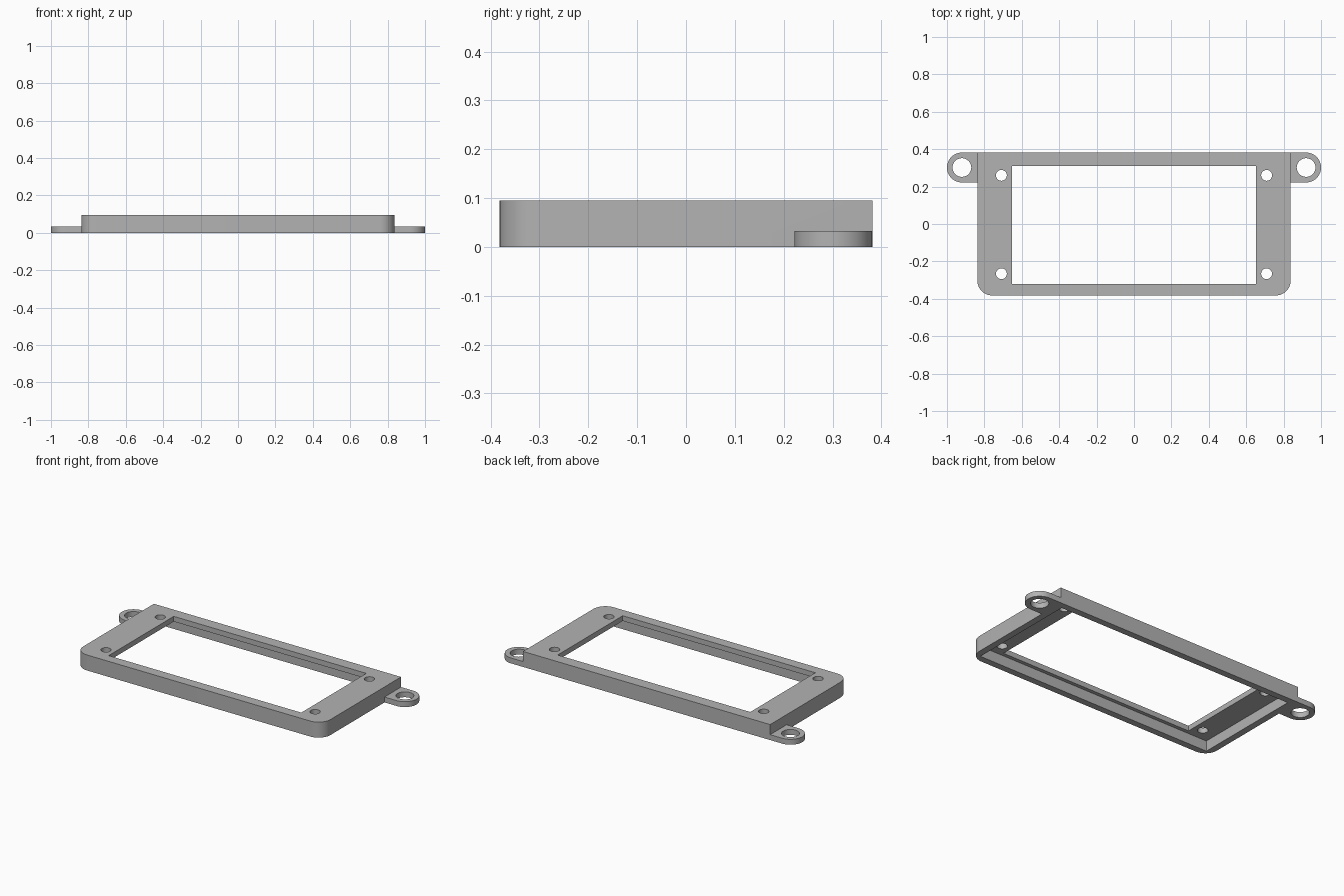
import bpy, bmesh
from math import cos, sin, pi, radians

cube = bpy.data.objects.get("Cube")
if cube:
    bpy.data.objects.remove(cube, do_unlink=True)

HALF_W, HALF_D, HEIGHT = 0.838, 0.382, 0.095   # frame body
WALL, PLATE = 0.04, 0.032                      # rim wall and face plate
CORNER = 0.08
TAB_R, TAB_X, TAB_Y = 0.08, 0.92, 0.302

grey = bpy.data.materials.new("Grey plastic")
grey.use_nodes = True
colour = (0.45, 0.45, 0.45, 1)
grey.diffuse_color = colour
grey.node_tree.nodes["Principled BSDF"].inputs["Base Color"].default_value = colour


def arc(cx, cy, r, start, end, steps):
    return [(cx + r * cos(radians(start + (end - start) * i / steps)),
             cy + r * sin(radians(start + (end - start) * i / steps)))
            for i in range(steps + 1)]


def circle(cx, cy, r):
    return arc(cx, cy, r, 0, 360, 32)[:-1]


def rect(x0, y0, x1, y1):
    return [(x0, y0), (x1, y0), (x1, y1), (x0, y1)]


def prism(name, outline, z0, z1):
    """Extrude a flat outline from z0 up to z1."""
    bm = bmesh.new()
    face = bm.faces.new([bm.verts.new((x, y, z0)) for x, y in outline])
    out = bmesh.ops.extrude_face_region(bm, geom=[face])
    top = [g for g in out["geom"] if isinstance(g, bmesh.types.BMVert)]
    bmesh.ops.translate(bm, verts=top, vec=(0, 0, z1 - z0))
    bmesh.ops.recalc_face_normals(bm, faces=bm.faces)
    mesh = bpy.data.meshes.new(name)
    bm.to_mesh(mesh)
    bm.free()
    mesh.materials.append(grey)
    obj = bpy.data.objects.new(name, mesh)
    bpy.context.scene.collection.objects.link(obj)
    return obj


def combine(target, other, operation):
    """Apply a boolean and discard the helper."""
    mod = target.modifiers.new(operation, "BOOLEAN")
    mod.operation, mod.solver, mod.object = operation, "EXACT", other
    bpy.context.view_layer.objects.active = target
    bpy.ops.object.modifier_apply(modifier=mod.name)
    bpy.data.objects.remove(other, do_unlink=True)


# Body: rounded front corners, square back corners
outline = (arc(-HALF_W + CORNER, -HALF_D + CORNER, CORNER, 180, 270, 10)
           + arc(HALF_W - CORNER, -HALF_D + CORNER, CORNER, 270, 360, 10)
           + [(HALF_W, HALF_D), (-HALF_W, HALF_D)])
frame = prism("mounting_frame", outline, 0, HEIGHT)

# Side tabs with rounded outer ends
for side in (1, -1):
    points = arc(TAB_X, TAB_Y, TAB_R, -90, 90, 20)
    points += [(HALF_W - 0.02, TAB_Y + TAB_R), (HALF_W - 0.02, TAB_Y - TAB_R)]
    tab = prism("tab", [(side * x, y) for x, y in points], 0, 0.033)
    combine(frame, tab, "UNION")

# Hollow underside and window
inner_w, inner_d = HALF_W - WALL, HALF_D - WALL
combine(frame, prism("cavity", rect(-inner_w, -inner_d, inner_w, inner_d),
                     -0.1, HEIGHT - PLATE), "DIFFERENCE")
combine(frame, prism("window", rect(-0.653, -0.32, 0.653, 0.31), -0.2, 0.2), "DIFFERENCE")

# Screw holes in the face and the tabs
for side in (1, -1):
    for x, y, r in ((0.709, 0.26, 0.029), (0.709, -0.266, 0.029), (TAB_X, TAB_Y, 0.05)):
        combine(frame, prism("hole", circle(side * x, y, r), -0.2, 0.2), "DIFFERENCE")

bpy.ops.object.select_all(action="DESELECT")
frame.select_set(True)
bpy.context.view_layer.objects.active = frame
bpy.ops.object.shade_smooth_by_angle(angle=radians(30))
